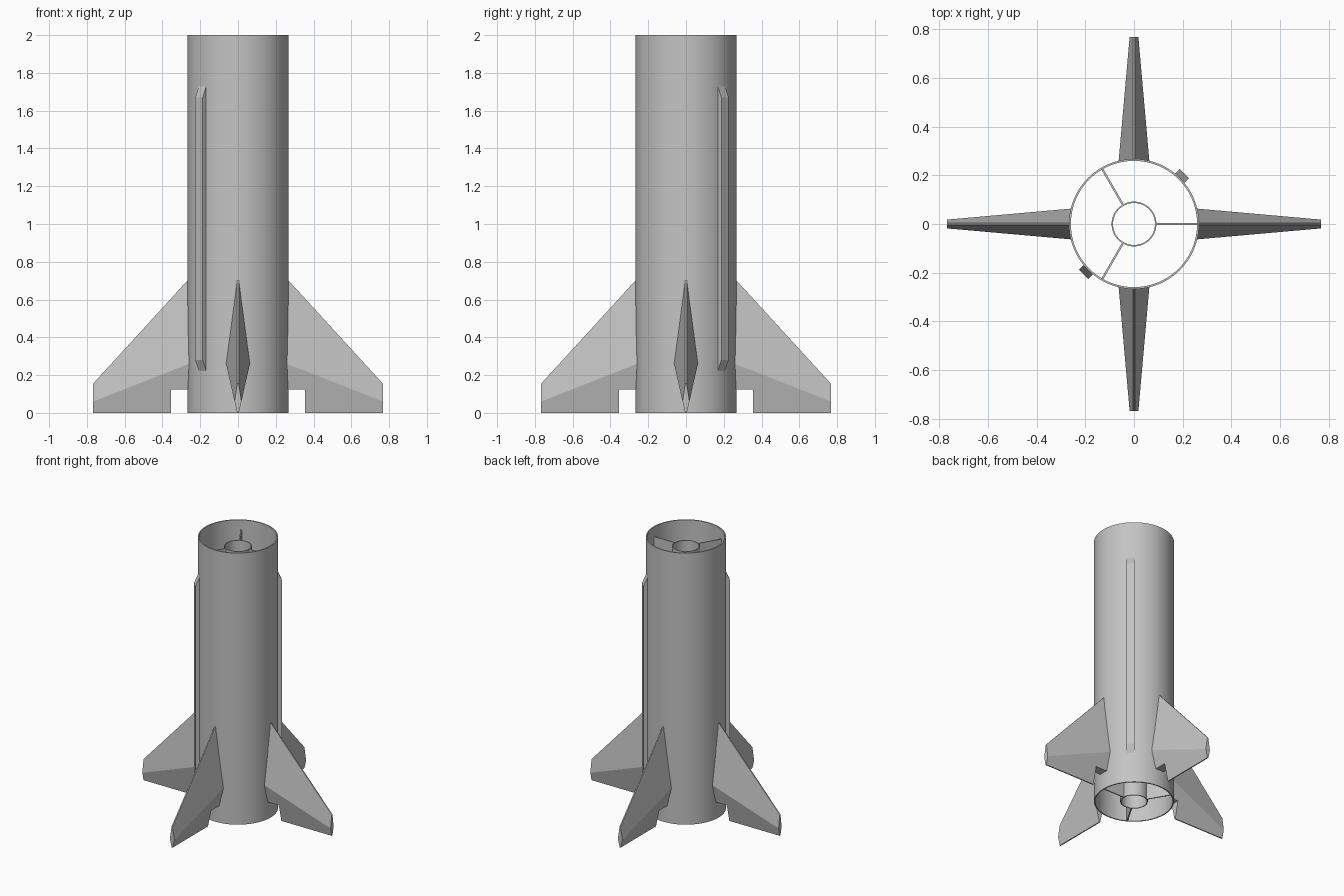
import bpy
import bmesh
from math import cos, sin, pi, radians
from mathutils import Matrix, Vector

cube = bpy.data.objects.get("Cube")
if cube:
    bpy.data.objects.remove(cube, do_unlink=True)

HEIGHT = 2.0
CORE_TOP = 1.93
BODY_R, BODY_WALL = 0.267, 0.008
CORE_R, CORE_WALL = 0.092, 0.006
FIN_ROOT, FIN_TIP = 0.259, 0.767
NOTCH_R, NOTCH_TOP = 0.356, 0.125

grey = bpy.data.materials.new("plain grey")
grey.use_nodes = True
colour = (0.55, 0.55, 0.55, 1)
grey.diffuse_color = colour
grey.node_tree.nodes["Principled BSDF"].inputs["Base Color"].default_value = colour


def finish(name, bm, smooth=False):
    """Turn a bmesh into a named object with the grey material."""
    bmesh.ops.recalc_face_normals(bm, faces=bm.faces)
    mesh = bpy.data.meshes.new(name)
    bm.to_mesh(mesh)
    bm.free()
    mesh.materials.append(grey)
    obj = bpy.data.objects.new(name, mesh)
    bpy.context.collection.objects.link(obj)
    bpy.ops.object.select_all(action="DESELECT")
    obj.select_set(True)
    bpy.context.view_layer.objects.active = obj
    if smooth:
        bpy.ops.object.shade_smooth_by_angle(angle=radians(30))
    return obj


def tube(name, radius, wall, top, sides):
    """Open hollow cylinder standing on the ground."""
    bm = bmesh.new()
    inner = radius - wall
    rings = []
    for r, z in ((radius, 0), (radius, top), (inner, top), (inner, 0)):
        rings.append([bm.verts.new((r * cos(2 * pi * i / sides), r * sin(2 * pi * i / sides), z))
                      for i in range(sides)])
    for k in range(4):
        a, b = rings[k], rings[(k + 1) % 4]
        for i in range(sides):
            j = (i + 1) % sides
            bm.faces.new((a[i], a[j], b[j], b[i]))
    return finish(name, bm, smooth=True)


def loft(bm, start, end, angle):
    """Solid between two matching sections, turned about the z axis."""
    turn = Matrix.Rotation(angle, 3, "Z")
    a = [bm.verts.new(turn @ Vector(p)) for p in start]
    b = [bm.verts.new(turn @ Vector(p)) for p in end]
    bm.faces.new(a)
    bm.faces.new(b)
    for i in range(len(a)):
        j = (i + 1) % len(a)
        bm.faces.new((a[i], a[j], b[j], b[i]))


def box_section(x, half, low, high):
    return [(x, -half, low), (x, half, low), (x, half, high), (x, -half, high)]


def fin_section(x, half, ridge, top, edge=0.004):
    """Long diamond with blunt leading and trailing edges."""
    return [(x, -edge, 0), (x, edge, 0), (x, half, ridge),
            (x, edge, top), (x, -edge, top), (x, -half, ridge)]


# Outer body and inner motor tube
tube("body_tube", BODY_R, BODY_WALL, HEIGHT, 96)
tube("inner_tube", CORE_R, CORE_WALL, CORE_TOP, 64)

# Three webs joining the tubes
bm = bmesh.new()
for i in range(3):
    loft(bm, box_section(CORE_R - 0.004, 0.004, 0, CORE_TOP),
         box_section(BODY_R - 0.004, 0.004, 0, CORE_TOP), i * 2 * pi / 3)
finish("inner_webs", bm)

# Two side fairings with sloped ends
bm = bmesh.new()
for angle in (45, 225):
    loft(bm, box_section(0.261, 0.0275, 0.21, 1.74),
         box_section(0.292, 0.0275, 0.28, 1.67), radians(angle))
finish("side_fairings", bm)

# Four swept fins
bm = bmesh.new()
for i in range(4):
    loft(bm, fin_section(FIN_ROOT, 0.063, 0.26, 0.71),
         fin_section(FIN_TIP, 0.018, 0.06, 0.155), i * pi / 2)
fins = finish("fins", bm)

# Square notch at the foot of every fin, cut in one go
bm = bmesh.new()
loft(bm, box_section(-NOTCH_R, NOTCH_R, -0.1, NOTCH_TOP),
     box_section(NOTCH_R, NOTCH_R, -0.1, NOTCH_TOP), 0)
cutter = finish("notch_cutter", bm)
cutter.hide_render = True
notch = fins.modifiers.new("notch", "BOOLEAN")
notch.operation = "DIFFERENCE"
notch.object = cutter
bpy.context.view_layer.objects.active = fins
bpy.ops.object.modifier_apply(modifier=notch.name)
bpy.data.objects.remove(cutter, do_unlink=True)
